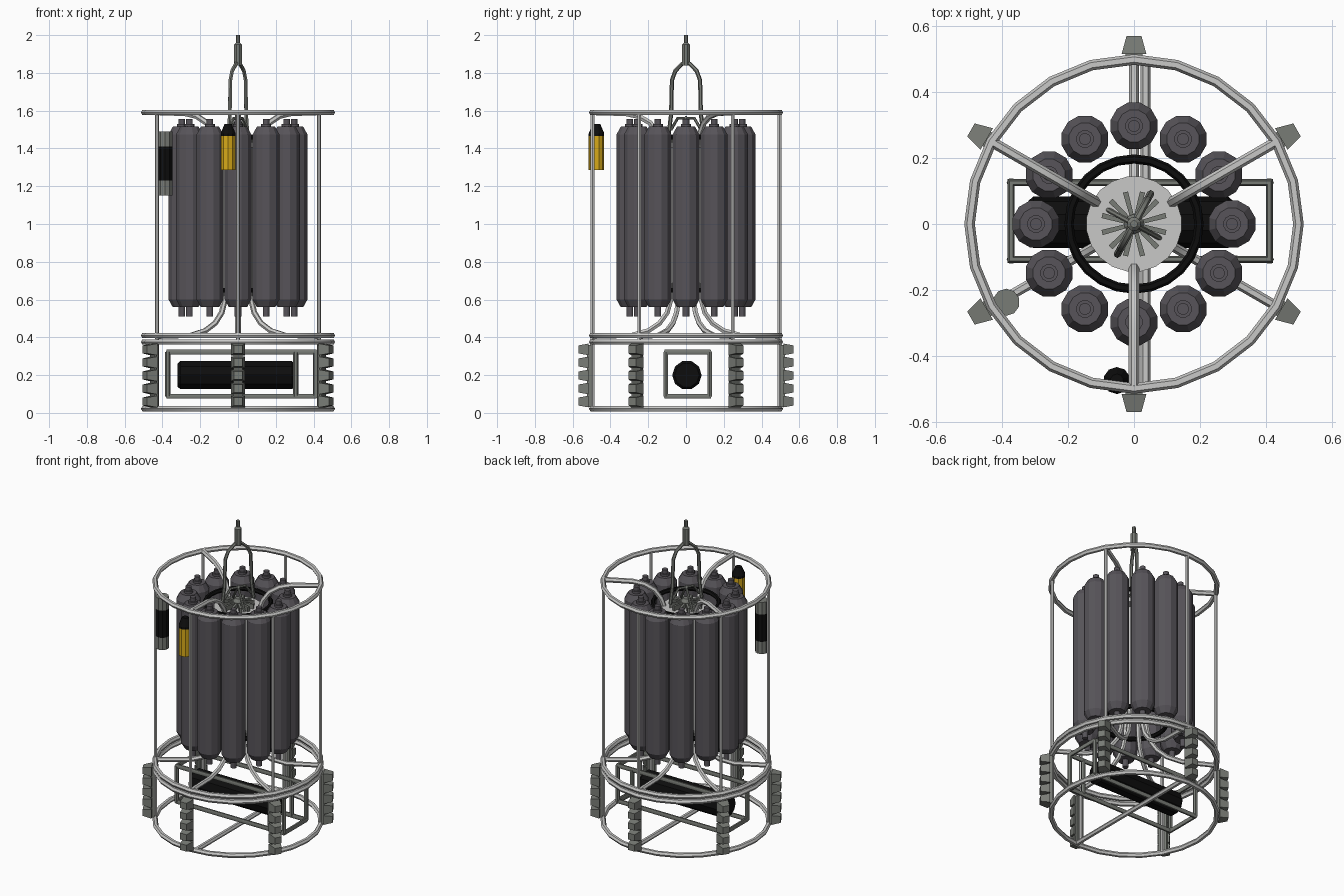
import bpy, bmesh, math
from mathutils import Matrix, Vector

if "Cube" in bpy.data.objects:
    bpy.data.objects.remove(bpy.data.objects["Cube"])


def mat(name, r, g, b):
    m = bpy.data.materials.new(name)
    m.diffuse_color = (r, g, b, 1)
    m.use_nodes = True
    m.node_tree.nodes["Principled BSDF"].inputs["Base Color"].default_value = m.diffuse_color
    return m


WHITE = mat("pale metal", 0.58, 0.58, 0.57)
GREY = mat("grey metal", 0.19, 0.20, 0.18)
DARK = mat("bottle grey", 0.095, 0.088, 0.10)
BLACK = mat("black", 0.004, 0.004, 0.004)
YELLOW = mat("yellow", 0.68, 0.40, 0.01)


def add(name, me, mats, smooth=False):
    ob = bpy.data.objects.new(name, me)
    bpy.context.collection.objects.link(ob)
    for m in mats:
        me.materials.append(m)
    if smooth:
        me.shade_smooth()
    return ob


def tube(name, pts, r, m, closed=False, res=1):
    """Round pipe along a list of points."""
    cu = bpy.data.curves.new(name, 'CURVE')
    cu.dimensions = '3D'
    cu.bevel_depth = r
    cu.bevel_resolution = res
    cu.use_fill_caps = True
    sp = cu.splines.new('POLY')
    sp.points.add(len(pts) - 1)
    for p, c in zip(sp.points, pts):
        p.co = (*c, 1)
    sp.use_cyclic_u = closed
    tmp = bpy.data.objects.new(name, cu)
    bpy.context.collection.objects.link(tmp)
    me = bpy.data.meshes.new_from_object(
        tmp.evaluated_get(bpy.context.evaluated_depsgraph_get()))
    bpy.data.objects.remove(tmp)
    me.materials.clear()
    ob = add(name, me, [m])
    bpy.context.view_layer.objects.active = ob
    ob.select_set(True)
    bpy.ops.object.shade_smooth_by_angle(angle=math.radians(50))
    ob.select_set(False)
    return ob


def polar(r, deg, z):
    a = math.radians(deg)
    return (r * math.cos(a), r * math.sin(a), z)


def ring(name, r, z, minor, m, n=24):
    return tube(name, [polar(r, 360 * i / n, z) for i in range(n)], minor, m, True)


def lathe(name, prof, n, mats, loc=(0, 0, 0), pick=None):
    """Spin an (r, z) profile; pick(z) gives the material of a face."""
    bm = bmesh.new()
    rows = [[bm.verts.new(polar(r, 360 * (i + .5) / n, z)) for i in range(n)] for r, z in prof]
    for a, b in zip(rows, rows[1:]):
        for i in range(n):
            j = (i + 1) % n
            bm.faces.new((a[i], a[j], b[j], b[i]))
    bm.faces.new(rows[0][::-1])
    bm.faces.new(rows[-1])
    if pick:
        for f in bm.faces:
            f.material_index = pick(f.calc_center_median().z)
    bmesh.ops.recalc_face_normals(bm, faces=bm.faces[:])
    me = bpy.data.meshes.new(name)
    bm.to_mesh(me)
    bm.free()
    ob = add(name, me, mats)
    ob.location = loc
    return ob


def blocks(name, specs, m, matrix):
    """Blocks tapering along +x: (x0, x1, z, width0, height0, width1, height1)."""
    bm = bmesh.new()
    for x0, x1, z, w0, h0, w1, h1 in specs:
        v = bmesh.ops.create_cube(bm, size=1)['verts']
        for p in v:
            out = p.co.x > 0
            w, h = (w1, h1) if out else (w0, h0)
            p.co = matrix @ Vector((x1 if out else x0, p.co.y * w, z + p.co.z * h))
    me = bpy.data.meshes.new(name)
    bm.to_mesh(me)
    bm.free()
    return add(name, me, [m])


# Cage rings and uprights
for name, z in (("top_ring", 1.59), ("middle_ring_upper", 0.41),
                ("middle_ring_lower", 0.375), ("bottom_ring", 0.022)):
    ring(name, 0.498, z, 0.016, WHITE)
tube("bottom_crossbar", [(0.035, -0.49, 0.022), (0.035, 0.49, 0.022)], 0.015, WHITE)

for k in range(6):
    a = 30 + 60 * k
    tube(f"upright_{k}", [polar(0.495, a, 0.02), polar(0.495, a, 1.59)], 0.011, WHITE)
    # Ribbed bumper on the lower cage
    specs = [(0.50, 0.525, 0.195, 0.05, 0.33, 0.05, 0.33)]
    specs += [(0.515, 0.57, 0.06 + 0.069 * i, 0.075, 0.062, 0.045, 0.042) for i in range(5)]
    blocks(f"bumper_{k}", specs, GREY, Matrix.Rotation(math.radians(a), 4, 'Z'))
    # Lower spoke bending up into the central column
    path = [(0.49, 0.405), (0.29, 0.41), (0.2, 0.435), (0.14, 0.475), (0.1, 0.53),
            (0.08, 0.6), (0.07, 0.72), (0.07, 1.42)]
    tube(f"lower_spoke_{k}", [polar(r, a, z) for r, z in path], 0.015, WHITE)

# Upper spokes bending down to the hub
for k, a in enumerate((30, 150, 270)):
    path = [(0.49, 1.59), (0.32, 1.585), (0.25, 1.57), (0.19, 1.535), (0.15, 1.48), (0.13, 1.42)]
    tube(f"upper_spoke_{k}", [polar(r, a, z) for r, z in path], 0.016, WHITE)

# Hub with radial release latches
lathe("hub_disc", [(0.145, 1.405), (0.145, 1.435)], 20, [WHITE])
lathe("hub_centre", [(0.03, 1.43), (0.03, 1.47), (0.018, 1.49)], 10, [GREY])
for k in range(12):
    blocks(f"latch_{k}", [(0.02, 0.10, 1.45, 0.012, 0.03, 0.016, 0.03)], GREY,
           Matrix.Rotation(math.radians(30 * k + 15), 4, 'Z'))
for name, z in (("bottle_support_top", 1.46), ("bottle_support_bottom", 0.65)):
    ring(name, 0.197, z, 0.014, BLACK)

# Twelve sampling bottles
for k in range(12):
    x, y, _ = polar(0.297, 30 * k, 0)
    lathe(f"bottle_{k}", [(0.018, 0.51), (0.018, 0.56), (0.05, 0.56), (0.073, 0.60),
                          (0.073, 1.475), (0.05, 1.515), (0.027, 1.515), (0.027, 1.53),
                          (0.018, 1.53), (0.018, 1.555)], 12, [DARK], (x, y, 0))

# Lifting bail and swivel
d = Vector((0.48, 0.877, 0))
side = [(0.105, 1.47), (0.09, 1.58), (0.085, 1.76), (0.065, 1.81), (0.02, 1.85)]
bail = [(*(d * s).xy, z) for s, z in side]
bail += [(*(-d * s).xy, z) for s, z in reversed(side)]
tube("lifting_bail", bail, 0.011, GREY)
e = Vector((-d.y, d.x, 0))
tube("bail_brace", [(*(d * -0.09).xy, 1.5), (*(d * -0.05).xy, 1.56), (*(d * 0.05).xy, 1.56),
                    (*(d * 0.09).xy, 1.5)], 0.008, GREY)
tube("bail_cross_brace", [(*(e * -0.09).xy, 1.43), (0, 0, 1.565), (*(e * 0.09).xy, 1.43)], 0.008, GREY)
lathe("swivel", [(0.022, 1.84), (0.022, 1.95), (0.011, 1.96), (0.011, 2.0)], 8, [GREY])

# Instrument frame in the base
X0, X1, Y0, Y1, Z0, Z1 = -0.372, 0.41, -0.107, 0.125, 0.088, 0.322
for z in (Z0, Z1):
    tube(f"frame_loop_{z}", [(X0, Y0, z), (X1, Y0, z), (X1, Y1, z), (X0, Y1, z)], 0.015, GREY, True)
for x in (X0, 0.305, X1):
    for y in (Y0, Y1):
        tube(f"frame_post_{x}_{y}", [(x, y, Z0), (x, y, Z1)], 0.014, GREY)
housing = lathe("instrument_housing", [(0.065, -0.32), (0.078, -0.305), (0.078, 0.285), (0.065, 0.30)],
                10, [BLACK], (0, 0.005, 0.2))
housing.rotation_euler = (0, math.pi / 2, 0)

# Instruments clipped to the cage
lathe("yellow_beacon", [(0.041, 1.285), (0.041, 1.465), (0.041, 1.48), (0.02, 1.53)], 10,
      [YELLOW, BLACK], (-0.052, -0.474, 0), lambda z: int(z > 1.465))
lathe("grey_sensor", [(0.041, 1.15), (0.041, 1.23), (0.041, 1.41), (0.041, 1.49)], 10,
      [GREY, BLACK], (-0.387, -0.237, 0), lambda z: int(1.24 < z < 1.4))
